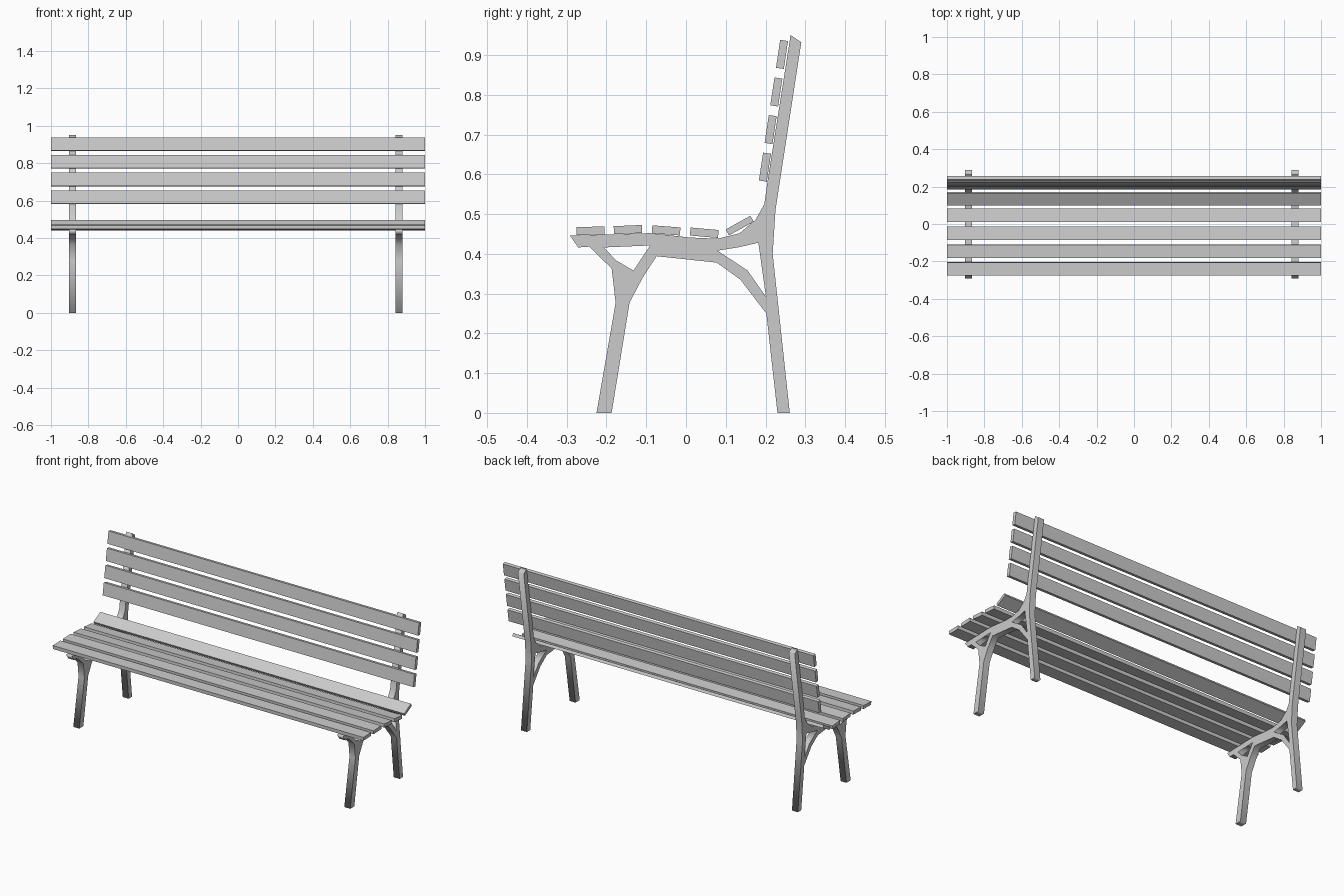
import bpy
from math import radians, pi

if "Cube" in bpy.data.objects:
    bpy.data.objects.remove(bpy.data.objects["Cube"])

# Side profile of the cast frame as (y, z): outline, then two bracket openings
OUTLINE = [(0.23, 0), (0.261, 0), (0.218, 0.4), (0.225, 0.51), (0.29, 0.932), (0.263, 0.95),
           (0.205, 0.582), (0.197, 0.525), (0.175, 0.486), (0.135, 0.452), (0.08, 0.438),
           (0.01, 0.441), (-0.09, 0.452), (-0.19, 0.449), (-0.292, 0.446), (-0.271, 0.416),
           (-0.243, 0.418), (-0.187, 0.363), (-0.177, 0.277), (-0.225, 0), (-0.187, 0),
           (-0.142, 0.277), (-0.109, 0.34), (-0.074, 0.394), (0.077, 0.378),
           (0.137, 0.335), (0.202, 0.25)]
FRONT_HOLE = [(-0.207, 0.416), (-0.09, 0.421), (-0.132, 0.358), (-0.175, 0.383)]
BACK_HOLE = [(0.079, 0.408), (0.135, 0.417), (0.182, 0.428), (0.201, 0.292), (0.155, 0.358)]


def side_frame(name, x):
    curve = bpy.data.curves.new(name, 'CURVE')
    curve.dimensions = '2D'
    curve.fill_mode = 'BOTH'
    curve.extrude = 0.019
    for loop in (OUTLINE, FRONT_HOLE, BACK_HOLE):
        spline = curve.splines.new('POLY')
        spline.points.add(len(loop) - 1)
        for point, (y, z) in zip(spline.points, loop):
            point.co = (y, z, 0, 1)
        spline.use_cyclic_u = True
    ob = bpy.data.objects.new(name, curve)
    bpy.context.collection.objects.link(ob)
    ob.location.x = x
    ob.rotation_euler = (pi / 2, 0, pi / 2)
    ob.select_set(True)
    bpy.context.view_layer.objects.active = ob
    bpy.ops.object.convert(target='MESH')


def slat(name, y, z, angle, thickness=0.02):
    bpy.ops.mesh.primitive_cube_add(size=1, location=(0, y, z), rotation=(radians(angle), 0, 0))
    ob = bpy.context.object
    ob.name = name
    ob.scale = (2, 0.071, thickness)
    bpy.ops.object.transform_apply(location=False, rotation=False, scale=True)


# Iron side frames, including legs, arm rail and back post
for name, x in (("left_frame", -0.884), ("right_frame", 0.861)):
    bpy.ops.object.select_all(action='DESELECT')
    side_frame(name, x)

# Seat slats, following the curve of the seat
for i, (y, z, a) in enumerate([(-0.24, 0.458, 1.5), (-0.146, 0.461, 2.5), (-0.05, 0.459, -4.5),
                               (0.046, 0.453, -5), (0.135, 0.471, 29)]):
    slat(f"seat_slat_{i + 1}", y, z, a, 0.017 if i == 4 else 0.02)

# Backrest slats, leaning with the post
for i in range(4):
    slat(f"back_slat_{i + 1}", 0.1985 + 0.0143 * i, 0.618 + 0.0945 * i, 81.4)
